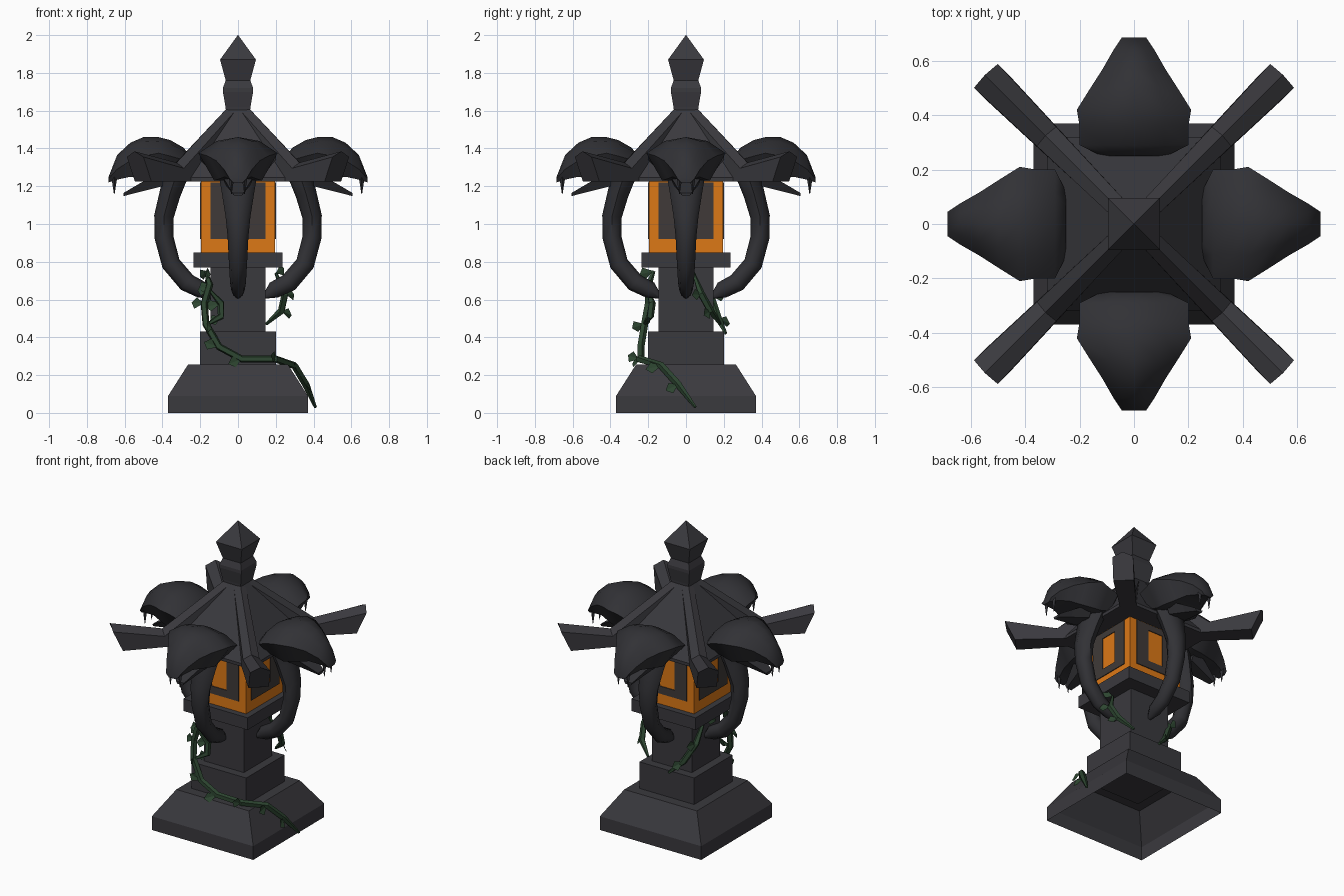
import bpy, bmesh, math, random
from mathutils import Vector, Matrix

if "Cube" in bpy.data.objects:
    bpy.data.objects.remove(bpy.data.objects["Cube"])

random.seed(4)


def material(name, rgb):
    m = bpy.data.materials.new(name)
    m.diffuse_color = (*rgb, 1)
    m.use_nodes = True
    m.node_tree.nodes["Principled BSDF"].inputs["Base Color"].default_value = m.diffuse_color
    return m


STONE = material("dark stone", (0.042, 0.041, 0.048))
SCALES = material("snake charcoal", (0.031, 0.031, 0.036))
GLASS = material("amber glass", (0.72, 0.19, 0.008))
FRAME = material("lamp frame", (0.05, 0.042, 0.04))
VINE = material("vine green", (0.026, 0.06, 0.03))


def loft(name, rings, mat, rot=0.0, caps=(True, True), smooth=None):
    """Skin a list of equal-length point rings, turned about z."""
    bm = bmesh.new()
    turn = Matrix.Rotation(rot, 3, 'Z')
    rows = [[bm.verts.new(turn @ Vector(p)) for p in ring] for ring in rings]
    n = len(rows[0])
    for a, b in zip(rows, rows[1:]):
        for i in range(n):
            bm.faces.new((a[i], a[(i + 1) % n], b[(i + 1) % n], b[i]))
    if caps[0]:
        bm.faces.new(rows[0][::-1])
    if caps[1]:
        bm.faces.new(rows[-1])
    bmesh.ops.recalc_face_normals(bm, faces=bm.faces)
    return finish(name, bm, mat, smooth)


def finish(name, bm, mat, smooth=None):
    me = bpy.data.meshes.new(name)
    bm.to_mesh(me)
    bm.free()
    me.materials.append(mat)
    ob = bpy.data.objects.new(name, me)
    bpy.context.collection.objects.link(ob)
    if smooth:
        bpy.ops.object.select_all(action='DESELECT')
        ob.select_set(True)
        bpy.context.view_layer.objects.active = ob
        bpy.ops.object.shade_smooth_by_angle(angle=math.radians(smooth))
    return ob


def square_stack(name, profile, mat, caps=(True, True)):
    """Square tower from (half width, height) pairs."""
    rings = [[(-h, -h, z), (h, -h, z), (h, h, z), (-h, h, z)] for h, z in profile]
    return loft(name, rings, mat, caps=caps)


def tube_rings(path, radii, sides, side_scale=None):
    """Rings swept along a path; local u is sideways, v completes the frame."""
    pts = [Vector(p) for p in path]
    rings = []
    u = None
    for i, p in enumerate(pts):
        t = (pts[min(i + 1, len(pts) - 1)] - pts[max(i - 1, 0)]).normalized()
        if u is None:
            ref = Vector((0, 1, 0)) if abs(t.y) < 0.8 else Vector((1, 0, 0))
            u = ref
        u = (u - t * u.dot(t)).normalized()
        v = t.cross(u)
        k = side_scale[i] if side_scale else radii[i]
        rings.append([p + u * k * math.cos(a) + v * radii[i] * math.sin(a)
                      for a in (2 * math.pi * j / sides for j in range(sides))])
    return rings


# pedestal: hollow flared foot, plinth, column, slab
square_stack("foot", [(0.37, 0), (0.37, 0.09), (0.265, 0.255)], STONE, caps=(False, True))
square_stack("plinth", [(0.2, 0.25), (0.2, 0.43)], STONE)
square_stack("column", [(0.145, 0.43), (0.145, 0.78)], STONE)
square_stack("slab", [(0.235, 0.77), (0.235, 0.85)], STONE)

# lamp box with a dark window frame on each side
square_stack("lamp_glass", [(0.195, 0.85), (0.195, 1.24)], GLASS)
for k in range(4):
    outer = [(-0.145, 0.92), (0.145, 0.92), (0.145, 1.22), (-0.145, 1.22)]
    inner = [(-0.055, 0.97), (0.055, 0.97), (0.055, 1.18), (-0.055, 1.18)]
    rings = [[(x, y, z) for x, z in loop]
             for loop, y in ((outer, -0.194), (outer, -0.2), (inner, -0.2), (inner, -0.194))]
    loft("window_frame", rings, FRAME, k * math.pi / 2, caps=(False, False))

# roof and finial
square_stack("roof", [(0.32, 1.225), (0.32, 1.245), (0.06, 1.61)], STONE)
square_stack("finial", [(0.062, 1.58), (0.066, 1.62), (0.08, 1.7), (0.08, 1.72), (0.065, 1.76),
                        (0.095, 1.87), (0.001, 2.0)], STONE)

# corner ridge beams: top distance, bottom distance, half width, top z, bottom z
BEAM = [(0.06, 0.06, 0.036, 1.63, 1.5), (0.46, 0.40, 0.05, 1.325, 1.225), (0.775, 0.71, 0.062, 1.385, 1.225)]
for k in range(4):
    rings = [[(db, -w, b), (db, w, b), (dt - 0.005, w, t - 0.03), (dt, 0, t), (dt - 0.005, -w, t - 0.03)]
             for dt, db, w, t, b in BEAM]
    loft("ridge_beam", rings, STONE, math.pi / 4 + k * math.pi / 2)

# snakes: body path in (distance, z), half thickness, half width
BODY = [(0.14, 0.615, 0.012, 0.012), (0.19, 0.65, 0.045, 0.036), (0.27, 0.69, 0.05, 0.042),
        (0.355, 0.79, 0.05, 0.048), (0.392, 0.93, 0.05, 0.055), (0.392, 1.04, 0.052, 0.066),
        (0.36, 1.16, 0.056, 0.085), (0.33, 1.25, 0.065, 0.1), (0.345, 1.36, 0.07, 0.1)]
# hooded head: distance, half width, top z, side z, bottom z
HEAD = [(0.25, 0.12, 1.36, 1.33, 1.28), (0.29, 0.2, 1.405, 1.34, 1.26), (0.36, 0.2, 1.445, 1.36, 1.24),
        (0.42, 0.21, 1.46, 1.375, 1.23), (0.50, 0.16, 1.46, 1.36, 1.24), (0.57, 0.115, 1.43, 1.335, 1.25),
        (0.64, 0.075, 1.365, 1.29, 1.235), (0.685, 0.045, 1.25, 1.24, 1.22)]
JAW = [(0.40, 0.1, 1.28, 1.2), (0.52, 0.06, 1.215, 1.17), (0.605, 0.03, 1.165, 1.148)]
for k in range(4):
    rot = k * math.pi / 2
    rings = tube_rings([(d, 0, z) for d, z, _, _ in BODY], [b[2] for b in BODY], 8, [b[3] for b in BODY])
    loft("snake_body", rings, SCALES, rot, smooth=50)
    rings = []
    for d, w, t, s, b in HEAD:
        up = s + (t - s) * 0.75
        rings.append([(d, 0, t), (d, w * 0.55, up), (d, w, s), (d, w * 0.6, b),
                      (d, -w * 0.6, b), (d, -w, s), (d, -w * 0.55, up)])
    loft("snake_head", rings, SCALES, rot, smooth=50)
    loft("snake_jaw", [[(d, -w, t), (d, w, t), (d, w * 0.6, b), (d, -w * 0.6, b)] for d, w, t, b in JAW],
         SCALES, rot)
    for y in (-0.035, 0.035):
        fang = [[(0.655 + r * math.cos(a), y + r * math.sin(a), z) for a in (0, 1.57, 3.14, 4.71)]
                for r, z in ((0.016, 1.25), (0.002, 1.16))]
        loft("snake_fang", fang, SCALES, rot)

# climbing vines
VINES = {
    "vine_front": [(-0.17, -0.17, 0.75), (-0.15, -0.2, 0.68), (-0.18, -0.2, 0.58), (-0.17, -0.22, 0.47),
                   (-0.1, -0.24, 0.35), (0.02, -0.24, 0.285), (0.2, -0.25, 0.285), (0.3, -0.13, 0.25),
                   (0.36, -0.04, 0.15), (0.41, 0.05, 0.03)],
    "vine_branch": [(-0.15, -0.2, 0.65), (-0.09, -0.18, 0.58), (-0.09, -0.19, 0.51), (-0.16, -0.22, 0.47)],
    "vine_right": [(0.2, 0.04, 0.74), (0.25, 0.08, 0.63), (0.23, 0.13, 0.54), (0.15, 0.18, 0.47)],
    "vine_back": [(-0.16, 0.03, 0.75), (-0.165, 0.13, 0.62), (-0.1, 0.17, 0.5), (-0.02, 0.21, 0.42)],
}
for name, path in VINES.items():
    n = len(path)
    radii = [0.02 if 0 < i < n - 1 else 0.008 for i in range(n)]
    loft(name, tube_rings(path, radii, 5), VINE)
    # pointed folded leaves growing outward
    bm = bmesh.new()
    for p in path[:-1]:
        p = Vector(p)
        out = Vector((p.x, p.y, 0)).normalized()
        side = out.cross(Vector((0, 0, 1)))
        grow = (out * 0.5 + side * random.choice((-1, 1)) + Vector((0, 0, random.uniform(-0.6, 0.6)))).normalized()
        wide = grow.cross(out).normalized()
        size = random.uniform(0.06, 0.09)
        a, b, c, d = (bm.verts.new(q) for q in (p, p + grow * size * 0.6 + wide * 0.03,
                                                p + grow * size, p + grow * size * 0.6 - wide * 0.03 + out * 0.015))
        bm.faces.new((a, b, c))
        bm.faces.new((a, c, d))
    finish(name + "_leaves", bm, VINE)
